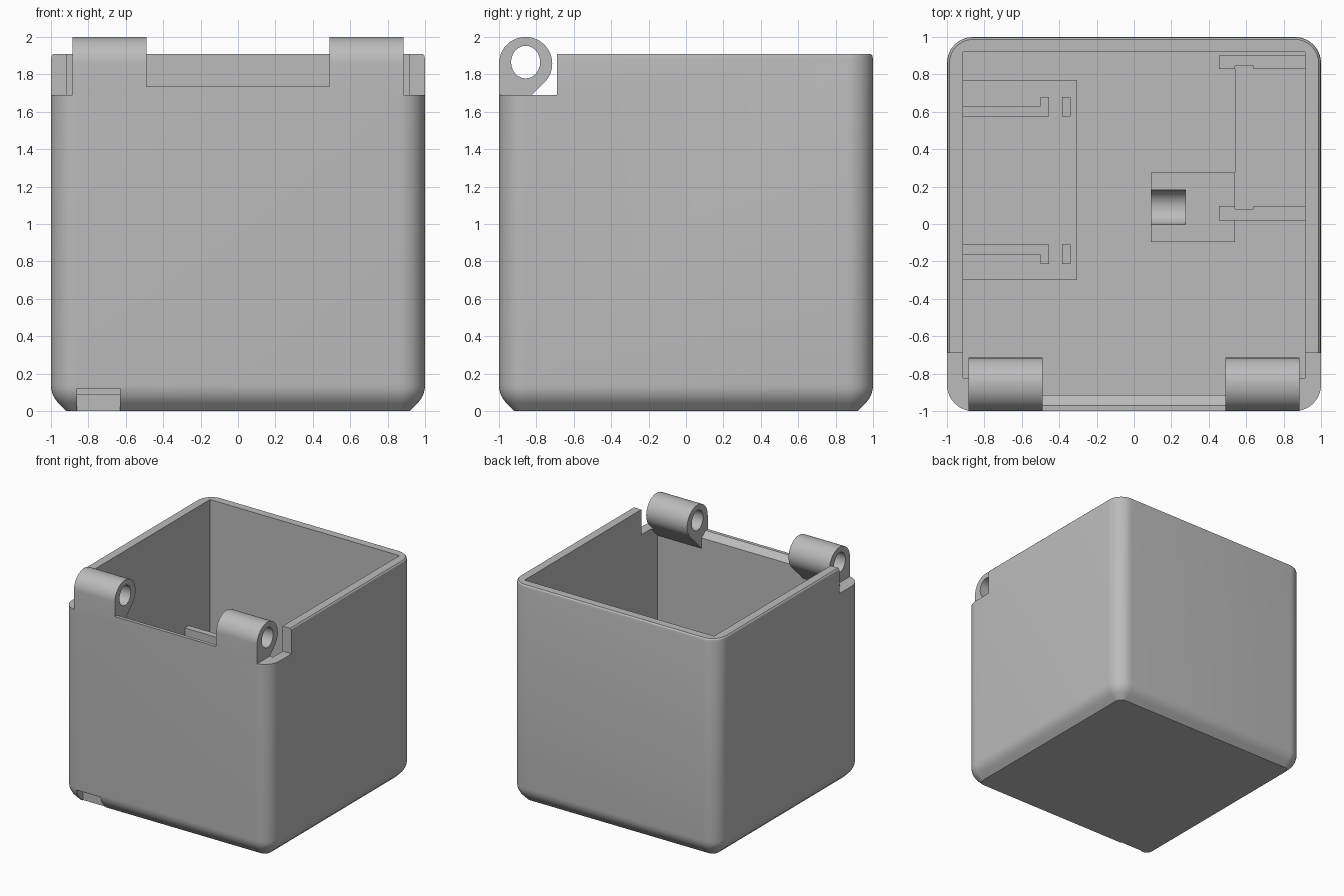
import bpy, bmesh, math
from mathutils import Vector

if "Cube" in bpy.data.objects:
    bpy.data.objects.remove(bpy.data.objects["Cube"])

grey = bpy.data.materials.new("plain grey")
grey.use_nodes = True
grey.diffuse_color = (0.5, 0.5, 0.5, 1)
grey.node_tree.nodes["Principled BSDF"].inputs["Base Color"].default_value = (0.5, 0.5, 0.5, 1)

WALL, FLOOR, RIM, LEDGE = 0.915, 0.09, 1.91, 1.69


def loft(name, rings):
    """Closed solid through a stack of equal-length rings."""
    bm = bmesh.new()
    loops = [[bm.verts.new(p) for p in ring] for ring in rings]
    n = len(loops[0])
    for a, b in zip(loops, loops[1:]):
        for i in range(n):
            bm.faces.new((a[i], a[(i + 1) % n], b[(i + 1) % n], b[i]))
    bm.faces.new(loops[0])
    bm.faces.new(loops[-1])
    bmesh.ops.recalc_face_normals(bm, faces=bm.faces)
    mesh = bpy.data.meshes.new(name)
    bm.to_mesh(mesh)
    bm.free()
    mesh.materials.append(grey)
    obj = bpy.data.objects.new(name, mesh)
    bpy.context.collection.objects.link(obj)
    return obj


def prism(name, profile, x0, x1):
    """Side profile (y, z) extruded along x."""
    return loft(name, [[(x, y, z) for y, z in profile] for x in (x0, x1)])


def box(name, x0, x1, y0, y1, z0, z1):
    return prism(name, [(y0, z0), (y1, z0), (y1, z1), (y0, z1)], x0, x1)


def select(obj):
    bpy.ops.object.select_all(action='DESELECT')
    obj.select_set(True)
    bpy.context.view_layer.objects.active = obj


def cut(obj, cutter):
    cutter.hide_render = True
    mod = obj.modifiers.new("cut", 'BOOLEAN')
    mod.operation, mod.solver, mod.object = 'DIFFERENCE', 'EXACT', cutter
    select(obj)
    bpy.ops.object.modifier_apply(modifier=mod.name)
    bpy.data.objects.remove(cutter)


def smooth(obj):
    select(obj)
    bpy.ops.object.shade_smooth_by_angle(angle=math.radians(30))


def arc(cy, cz, r, start, end, steps, stretch=1):
    angles = [math.radians(start + (end - start) * i / steps) for i in range(steps + 1)]
    return [(cy + r * math.cos(a), cz + r * stretch * math.sin(a)) for a in angles]


def rounded_square(inset, z, radius=0.14):
    pts = []
    c = 1 - radius
    for k, (sx, sy) in enumerate([(1, 1), (-1, 1), (-1, -1), (1, -1)]):
        pts += [(x, y, z) for x, y in
                arc(sx * c, sy * c, radius - inset, 90 * k, 90 * k + 90, 10)]
    return pts


# Outer shell: chamfer blending into a fillet at the base, softened rim
R = 0.14
rings = [rounded_square(2 * R * (1 - math.sqrt(0.5)), 0)]
for i in range(7):
    a = math.radians(45 * (1 - i / 6))
    rings.append(rounded_square(R * (1 - math.cos(a)), R - R * math.sin(a)))
rings += [rounded_square(0, 1.88), rounded_square(0.004, 1.9), rounded_square(0.013, RIM)]
shell = loft("box_shell", rings)

# Cavity, hinge clearance along the front and cable slot at the base
cut(shell, box("cavity_cutter", -WALL, WALL, -WALL, 0.92, FLOOR, 3))
cut(shell, box("hinge_clearance_cutter", -2, 2, -2, -0.69, LEDGE, 3))
cut(shell, box("cable_slot_cutter", -0.86, -0.63, -2, -0.91, -1, 0.12))
smooth(shell)

# Low front lip with a sloped inner edge
prism("front_lip", [(-1, LEDGE), (-1, 1.735), (-0.97, 1.735), (-WALL, LEDGE)], -0.49, 0.49)

# Hinge knuckles with bored holes and sloped supports
HY, HZ, HR = -0.8575, 1.8575, 0.1425
for side, s in (("left", 1), ("right", -1)):
    profile = [(-1, LEDGE), (-0.824, LEDGE)] + arc(HY, HZ, HR, -45, 180, 30)
    knuckle = prism(side + "_hinge_knuckle", profile, s * 0.49, s * 0.885)
    bore = arc(HY, HZ + 0.008, 0.078, 0, 345, 23, 1.12)
    cut(knuckle, prism("bore_cutter", bore, -2, 2))
    smooth(knuckle)
    prism(side + "_hinge_support",
          [(-WALL, LEDGE), (-0.824, LEDGE), (-WALL, 1.599)], s * 0.49, s * WALL)

# Right-hand board holder: pad, two walls with hooked ends, two posts
TOP = 0.92
box("board_pad", -0.92, -0.305, -0.3, 0.77, 0.07, FLOOR + 0.03)
for name, y0, y1, h0, h1 in (("front", -0.165, -0.11, -0.215, -0.11),
                             ("back", 0.575, 0.63, 0.575, 0.68)):
    box(name + "_board_wall", -0.92, -0.46, y0, y1, 0.07, TOP)
    box(name + "_board_hook", -0.5, -0.455, h0, h1, 0.07, TOP)
    box(name + "_board_post", -0.385, -0.34, h0, h1, 0.07, TOP)

# Left-hand holder: two walls with a shallow guide slot facing each other
for name, y0, y1, g0, g1 in (("front", 0.02, 0.095, 0.08, 0.2),
                             ("back", 0.83, 0.9, 0.7, 0.845)):
    wall = box(name + "_guide_wall", 0.455, 0.92, y0, y1, 0.07, 0.6)
    cut(wall, box("guide_cutter", 0.54, 0.64, g0, g1, FLOOR, 2))
box("guide_pad", 0.54, 0.92, 0.05, 0.87, 0.07, FLOOR + 0.02)

# Central cradle with a round channel
cradle = box("cradle", 0.09, 0.54, -0.095, 0.275, 0.07, 0.25)
cut(cradle, prism("channel_cutter", arc(0.09, 0.25, 0.092, 0, 345, 23), 0, 0.275))
smooth(cradle)
